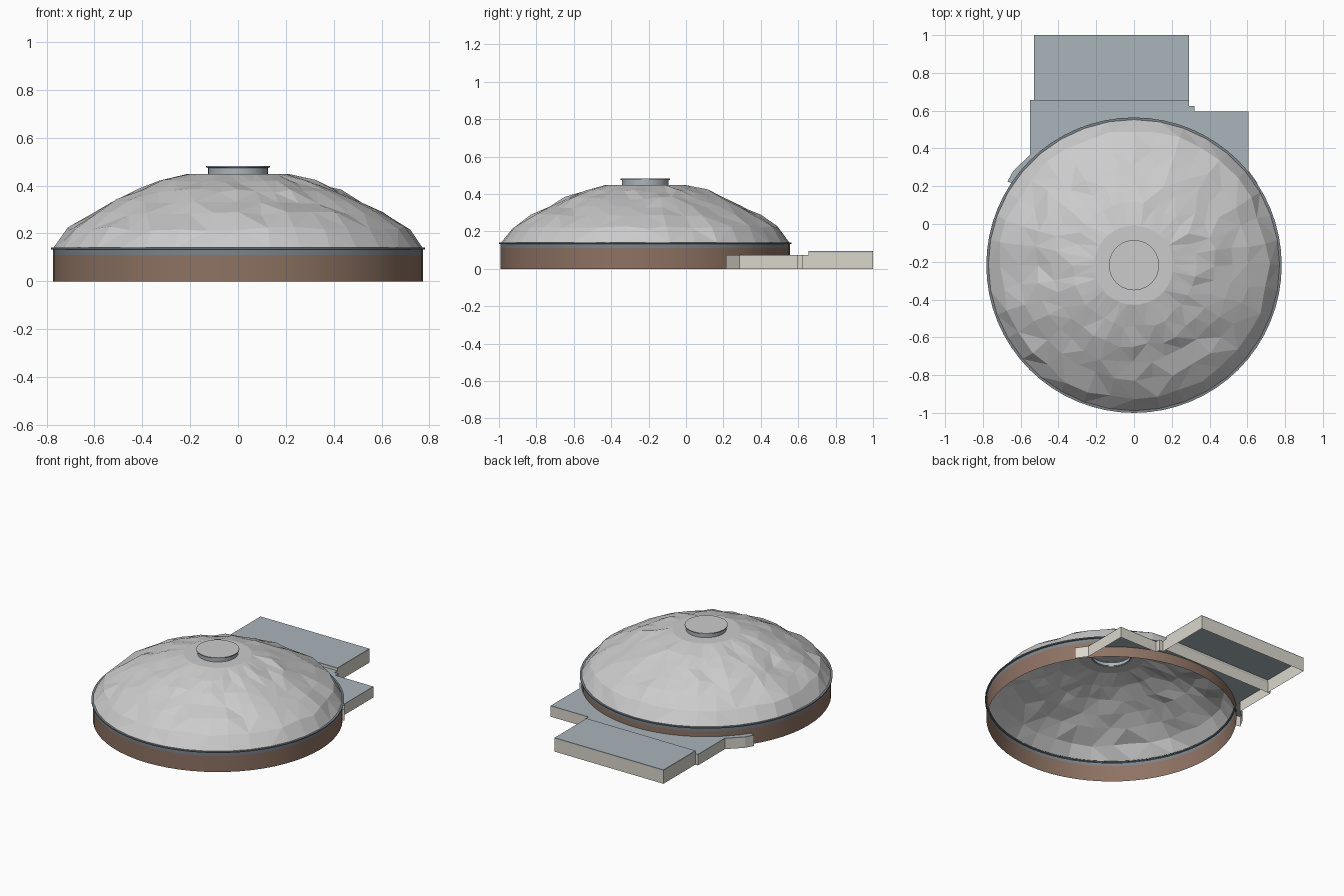
import bpy, bmesh, math, random

if "Cube" in bpy.data.objects:
    bpy.data.objects.remove(bpy.data.objects["Cube"])

random.seed(4)
CY = -0.218  # centre of the round hall


def mat(name, rgb):
    m = bpy.data.materials.new(name)
    m.diffuse_color = (*rgb, 1)
    m.use_nodes = True
    m.node_tree.nodes["Principled BSDF"].inputs["Base Color"].default_value = m.diffuse_color
    return m


BROWN = mat("brown_wall", (0.27, 0.17, 0.125))
TRIM = mat("dark_trim", (0.2, 0.23, 0.26))
ROOF = mat("slate_roof", (0.40, 0.46, 0.50))
STONE = mat("pale_wall", (0.70, 0.68, 0.60))


def finish(name, bm, material=None, smooth=False):
    me = bpy.data.meshes.new(name)
    bm.to_mesh(me)
    bm.free()
    ob = bpy.data.objects.new(name, me)
    bpy.context.collection.objects.link(ob)
    if material:
        me.materials.append(material)
    if smooth:
        bpy.ops.object.select_all(action='DESELECT')
        ob.select_set(True)
        bpy.context.view_layer.objects.active = ob
        bpy.ops.object.shade_smooth_by_angle(angle=math.radians(30))
    return ob


def lathe(name, profile, segs, material=None, cap=False, smooth=True, jitter=0.0):
    """Spin an (r, z) profile about the hall axis; jitter roughens inner rings."""
    bm = bmesh.new()
    rings = []
    for i, (r, z) in enumerate(profile):
        rough = jitter if 0 < i < len(profile) - 2 else 0
        ring = []
        for k in range(segs):
            a = 2 * math.pi * (k + random.uniform(-8, 8) * rough) / segs
            rr = r + random.uniform(-1, 1) * rough
            zz = z + random.uniform(-0.9, 0.6) * rough
            ring.append(bm.verts.new((rr * math.cos(a), CY + rr * math.sin(a), zz)))
        rings.append(ring)
    for lo, hi in zip(rings, rings[1:]):
        for k in range(segs):
            n = (k + 1) % segs
            bm.faces.new((lo[k], lo[n], hi[n], hi[k]))
    if cap:
        bm.faces.new(rings[-1])
    if jitter:
        bmesh.ops.triangulate(bm, faces=bm.faces[:])
    return finish(name, bm, material, smooth)


def walls(name, pts, top, closed):
    """Upright sheet walls following a ground plan."""
    bm = bmesh.new()
    lo = [bm.verts.new((x, y, 0)) for x, y in pts]
    hi = [bm.verts.new((x, y, top)) for x, y in pts]
    for i in range(len(pts) if closed else len(pts) - 1):
        j = (i + 1) % len(pts)
        bm.faces.new((lo[i], lo[j], hi[j], hi[i]))
    finish(name, bm, STONE)


def slab(name, pts, z0, z1):
    """Thin flat roof over a ground plan."""
    bm = bmesh.new()
    f = bm.faces.new([bm.verts.new((x, y, z0)) for x, y in pts])
    ext = bmesh.ops.extrude_face_region(bm, geom=[f], use_keep_orig=True)
    for v in ext["geom"]:
        if isinstance(v, bmesh.types.BMVert):
            v.co.z = z1
    bmesh.ops.recalc_face_normals(bm, faces=bm.faces[:])
    finish(name, bm, ROOF)


# Round hall: brown drum wall and dark eaves band
lathe("drum_wall", [(0.773, 0), (0.773, 0.11)], 64, BROWN)
lathe("eaves_band", [(0.773, 0.11), (0.773, 0.132), (0.782, 0.134),
                     (0.782, 0.141), (0.766, 0.141)], 64, TRIM)

# Faceted, slightly irregular dome, open in the middle
lathe("dome", [(0.772, 0.139), (0.708, 0.222), (0.61, 0.285), (0.52, 0.336),
               (0.43, 0.38), (0.33, 0.418), (0.21, 0.449), (0.12, 0.449)],
      36, smooth=False, jitter=0.013)

# Rooftop cap
lathe("cap_side", [(0.125, 0.445), (0.125, 0.474), (0.133, 0.476), (0.133, 0.482)], 40, ROOF)
lathe("cap_top", [(0.133, 0.482), (0.131, 0.4825)], 40, cap=True, smooth=False)

# Low annex wrapped around the back of the drum
plan = [(0.655, 0.215), (0.605, 0.285), (0.605, 0.595), (0.32, 0.595), (0.32, 0.625),
        (0.292, 0.625), (0.292, 0.657), (-0.55, 0.657), (-0.55, 0.367),
        (-0.64, 0.28), (-0.67, 0.225)]
a0 = math.asin((0.215 - CY) / 0.773)
arc = []
for i in range(25):
    a = math.pi - a0 - (math.pi - 2 * a0) * i / 24
    arc.append((0.773 * math.cos(a), CY + 0.773 * math.sin(a)))
walls("annex_walls", [arc[-1]] + plan + [arc[0]], 0.07, False)
slab("annex_roof", plan + arc, 0.07, 0.075)

# Taller rear block
block = [(0.292, 0.655), (0.292, 1.0), (-0.53, 1.0), (-0.53, 0.655)]
walls("rear_block_walls", block, 0.088, True)
slab("rear_block_roof", block, 0.088, 0.095)
